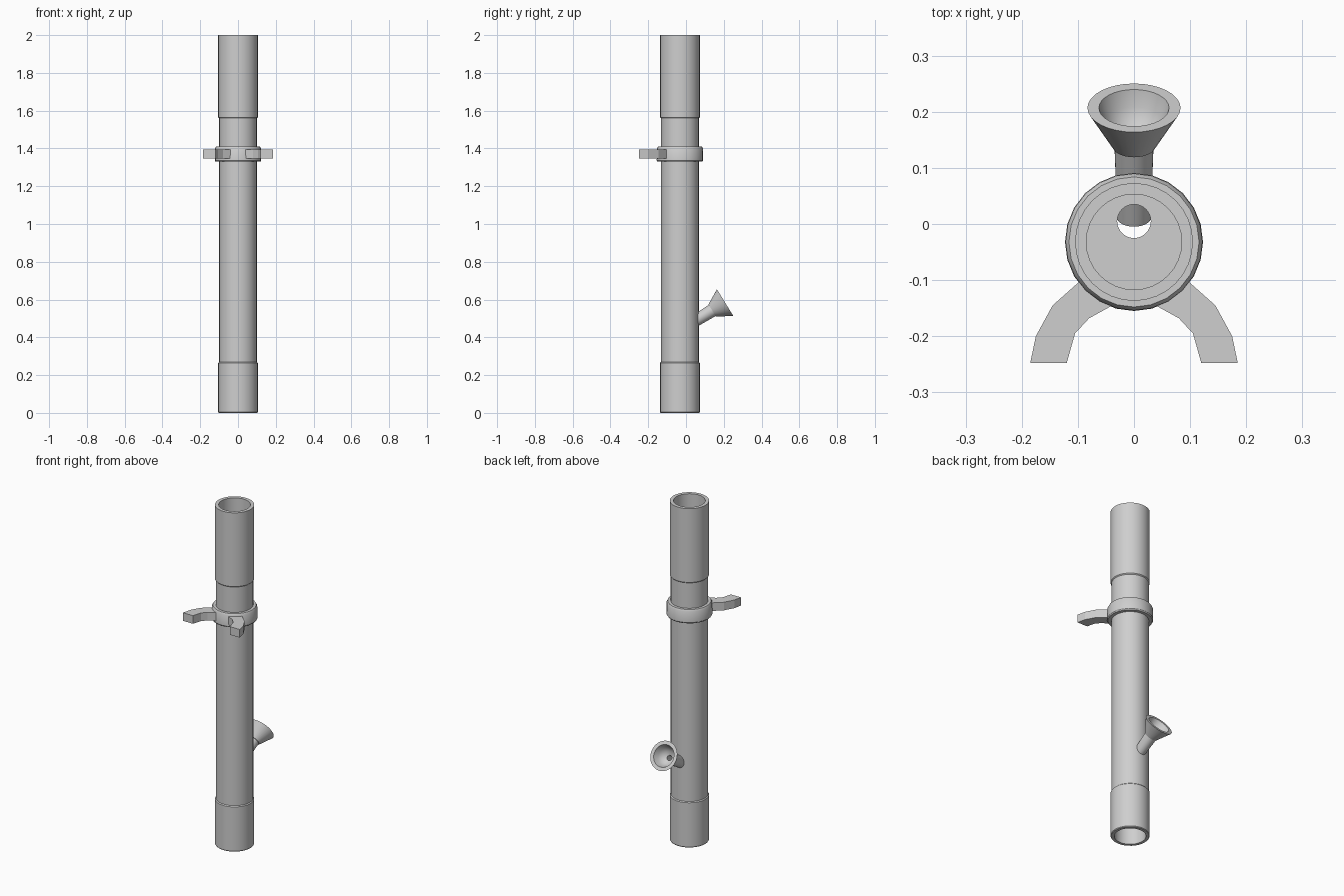
import bpy, bmesh, math
from mathutils import Matrix, Vector

cube = bpy.data.objects.get("Cube")
if cube:
    bpy.data.objects.remove(cube, do_unlink=True)

grey = bpy.data.materials.new("plain grey")
grey.use_nodes = True
grey.diffuse_color = (0.62, 0.62, 0.62, 1)
grey.node_tree.nodes["Principled BSDF"].inputs["Base Color"].default_value = (0.62, 0.62, 0.62, 1)

AXIS_Y = -0.032


def finish(name, bm, smooth=True):
    bmesh.ops.recalc_face_normals(bm, faces=bm.faces)
    mesh = bpy.data.meshes.new(name)
    bm.to_mesh(mesh)
    bm.free()
    mesh.materials.append(grey)
    obj = bpy.data.objects.new(name, mesh)
    bpy.context.collection.objects.link(obj)
    if smooth:
        bpy.ops.object.select_all(action="DESELECT")
        bpy.context.view_layer.objects.active = obj
        obj.select_set(True)
        bpy.ops.object.shade_smooth_by_angle(angle=math.radians(30))
    return obj


def lathe(name, profile, place, sides=32):
    """Turn a closed (radius, height) profile around z, then place it."""
    bm = bmesh.new()
    rings = []
    for i in range(sides):
        a = math.tau * i / sides
        rings.append([bm.verts.new((r * math.cos(a), r * math.sin(a), h)) for r, h in profile])
    n = len(profile)
    for i in range(sides):
        a, b = rings[i], rings[(i + 1) % sides]
        for j in range(n):
            k = (j + 1) % n
            bm.faces.new((a[j], b[j], b[k], a[k]))
    bm.transform(place)
    return finish(name, bm)


upright = Matrix.Translation((0, AXIS_Y, 0))

# Hollow main tube with thicker sleeves at both ends
lathe("main_tube", [(0.085, 0), (0.102, 0), (0.105, 0.004), (0.105, 0.265), (0.1, 0.27),
                    (0.1, 1.56), (0.105, 1.565), (0.105, 2), (0.085, 2)], upright)

# Bevelled clamp ring
lathe("clamp_ring", [(0.098, 1.33), (0.119, 1.33), (0.123, 1.336), (0.122, 1.4),
                     (0.116, 1.41), (0.098, 1.41)], upright, 24)

# Inner divider with an off-centre round hole
sides = 32
bm = bmesh.new()
loops = []
for z in (0.7, 0.71):
    for radius, cy in ((0.087, AXIS_Y), (0.03, 0.005)):
        loops.append([bm.verts.new((radius * math.cos(math.tau * i / sides),
                                    cy + radius * math.sin(math.tau * i / sides), z))
                      for i in range(sides)])
for a, b in ((0, 1), (1, 3), (3, 2), (2, 0)):
    for i in range(sides):
        k = (i + 1) % sides
        bm.faces.new((loops[a][i], loops[a][k], loops[b][k], loops[b][i]))
finish("inner_divider", bm)

# Slanted bowl and stem share an axis that rises towards the back
slant = math.radians(31.5)
direction = Vector((0, math.cos(slant), math.sin(slant)))
tilted = Matrix.Translation((0, 0.207, 0.584)) @ direction.to_track_quat("Z", "Y").to_matrix().to_4x4()
lathe("bowl", [(0.015, -0.08), (0.038, -0.08), (0.083, 0), (0.0625, 0),
               (0.052, -0.03), (0.036, -0.052), (0.015, -0.062)], tilted)
lathe("stem", [(0.015, -0.23), (0.03, -0.23), (0.035, -0.075), (0.015, -0.075)], tilted)

# Pair of curved prongs on the front of the clamp
outline = [(0.085, -0.09), (0.1, -0.105), (0.145, -0.145), (0.175, -0.2), (0.185, -0.248),
           (0.12, -0.248), (0.105, -0.195), (0.08, -0.168), (0.04, -0.146), (0.04, -0.125)]
for side, label in ((1, "left"), (-1, "right")):
    bm = bmesh.new()
    face = bm.faces.new([bm.verts.new((side * x, y, 1.347)) for x, y in outline])
    top = bmesh.ops.extrude_face_region(bm, geom=[face])["geom"]
    bmesh.ops.translate(bm, vec=(0, 0, 0.048),
                        verts=[v for v in top if isinstance(v, bmesh.types.BMVert)])
    finish(label + "_prong", bm, smooth=False)
